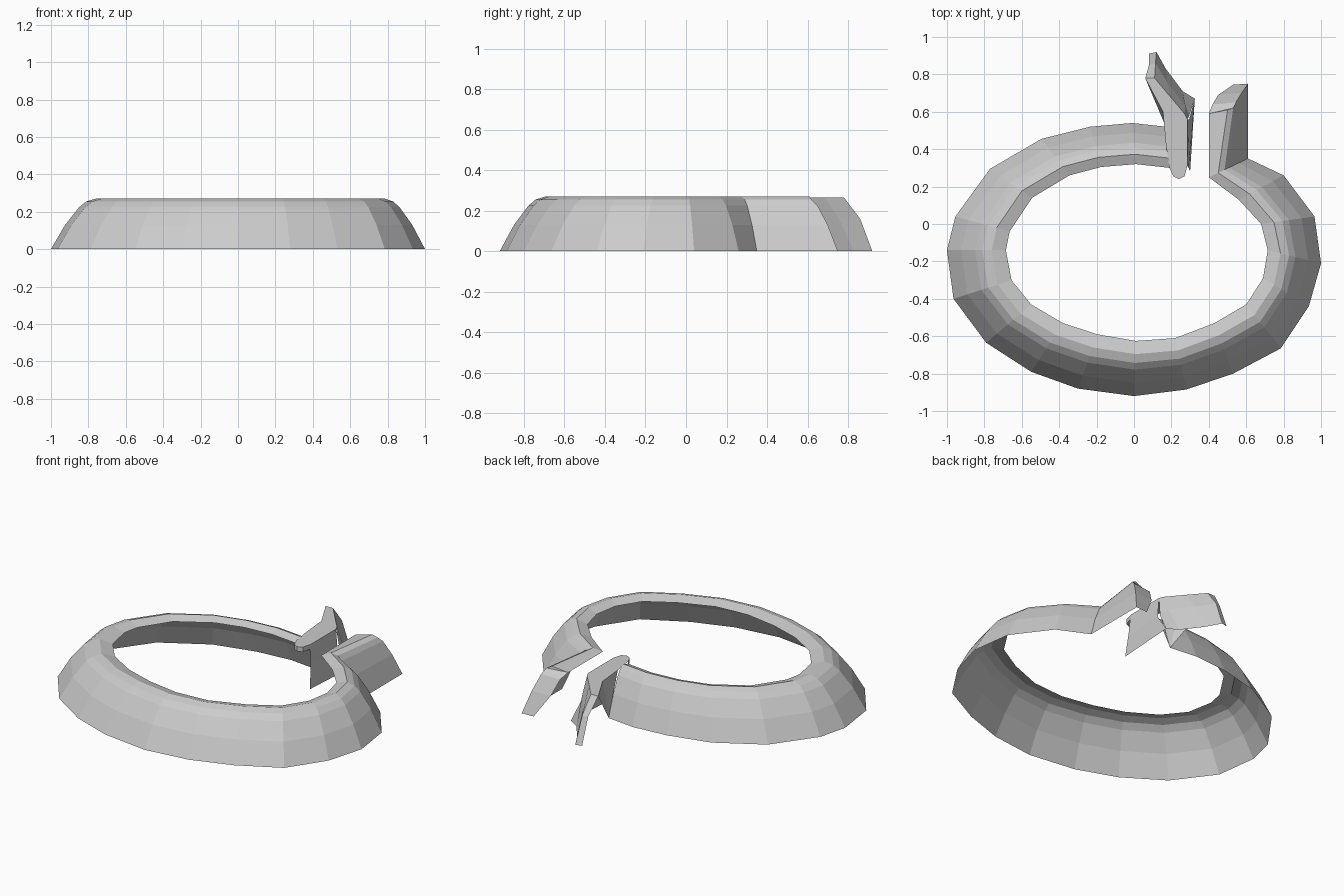
import bpy, bmesh


def make_object(name, faces):
    """Build a flat-shaded sheet from polygons given as point lists."""
    bm = bmesh.new()
    for pts in faces:
        bm.faces.new([bm.verts.new(p) for p in pts])
    bmesh.ops.remove_doubles(bm, verts=bm.verts, dist=0.0005)
    bmesh.ops.dissolve_degenerate(bm, edges=bm.edges, dist=0.0005)
    bmesh.ops.recalc_face_normals(bm, faces=bm.faces)
    mesh = bpy.data.meshes.new(name)
    bm.to_mesh(mesh)
    bm.free()
    obj = bpy.data.objects.new(name, mesh)
    bpy.context.collection.objects.link(obj)
    return obj


def loft(rows):
    """Quads between neighbouring rows of equal length."""
    return [[a[i], a[i + 1], b[i + 1], b[i]]
            for a, b in zip(rows, rows[1:]) for i in range(len(a) - 1)]


# Curved shell section: (fraction from outer foot to inner lip, height)
PROFILE = [(0, 0), (0.24, 0.13), (0.48, 0.225), (0.60, 0.255), (0.76, 0.27), (1, 0.25)]


def section(outer, inner):
    return [(outer[0] + (inner[0] - outer[0]) * t,
             outer[1] + (inner[1] - outer[1]) * t, z) for t, z in PROFILE]


# Open ring, from the right arm clockwise to the left prong
outer = [(0.61, 0.35), (0.80, 0.26), (0.965, 0.04), (1.0, -0.21), (0.935, -0.44),
         (0.785, -0.665), (0.53, -0.80), (0.28, -0.885), (0, -0.92), (-0.30, -0.88),
         (-0.55, -0.79), (-0.79, -0.635), (-0.965, -0.40), (-1.0, -0.14), (-0.955, 0.04),
         (-0.77, 0.295), (-0.495, 0.455), (-0.235, 0.52), (-0.01, 0.54), (0.17, 0.52)]
inner = [(0.40, 0.25), (0.56, 0.13), (0.68, 0.0), (0.715, -0.14), (0.69, -0.29),
         (0.60, -0.43), (0.43, -0.53), (0.22, -0.61), (0.01, -0.625), (-0.195, -0.59),
         (-0.38, -0.53), (-0.55, -0.43), (-0.655, -0.30), (-0.685, -0.14), (-0.665, -0.04),
         (-0.545, 0.14), (-0.345, 0.26), (-0.175, 0.305), (0.01, 0.32), (0.19, 0.30)]
make_object("ring_shell", loft([section(o, i) for o, i in zip(outer, inner)]))

# Right arm: outer wall and top, then a rounded ramp down at its end
start = section(outer[0], inner[0])
end_x = [0.61, 0.575, 0.545, 0.53, 0.50, 0.40]
end_y = [0.75, 0.70, 0.65, 0.62, 0.61, 0.59]
end = [(x, y, p[2]) for x, y, p in zip(end_x, end_y, start)]
arm = loft([start, end])
ramp_left = [(0.40, 0.59, 0.25), (0.42, 0.64, 0.22), (0.45, 0.69, 0.13), (0.53, 0.745, 0)]
ramp_right = [end[3], end[2], end[1], end[0]]
arm += loft([ramp_left, ramp_right])
arm.append([end[5], end[4], end[3]])
make_object("right_arm", arm)

# Left prong: flat top with a rounded nub at the inner end
Z = 0.265
nub = [(0.285, 0.31), (0.27, 0.255), (0.24, 0.24), (0.21, 0.255), (0.19, 0.30)]
top = nub + [(0.17, 0.43), (0.155, 0.60), (0.06, 0.78), (0.11, 0.78),
             (0.27, 0.59), (0.285, 0.56)]
prong = [[(x, y, Z) for x, y in top]]
prong += loft([[(x, y, Z) for x, y in nub], [(x, y, Z - 0.03) for x, y in nub]])

# Prong walls: gap side, flared outer face, tip and ring side
prong += loft([[(0.285, 0.31, Z), (0.285, 0.56, Z)],
               [(0.292, 0.30, 0.14), (0.295, 0.56, 0.14)],
               [(0.30, 0.28, 0), (0.325, 0.67, 0)]])
upper = [(0.285, 0.56, Z), (0.27, 0.59, Z), (0.19, 0.685, Z), (0.11, 0.78, Z)]
middle = [(0.295, 0.58, 0.14), (0.275, 0.63, 0.16), (0.18, 0.755, 0.16), (0.115, 0.86, 0.16)]
lower = [(0.325, 0.67, 0), (0.26, 0.71, 0), (0.17, 0.83, 0), (0.12, 0.92, 0)]
prong += loft([upper, middle, lower])
prong += loft([[(0.06, 0.78, Z), (0.08, 0.85, 0.16), (0.08, 0.91, 0)],
               [upper[3], middle[3], lower[3]]])
prong += [[(0.17, 0.43, Z), (0.155, 0.60, Z), (0.17, 0.52, 0)],
          [(0.155, 0.60, Z), (0.06, 0.78, Z), (0.17, 0.52, 0)]]
make_object("left_prong", prong)
